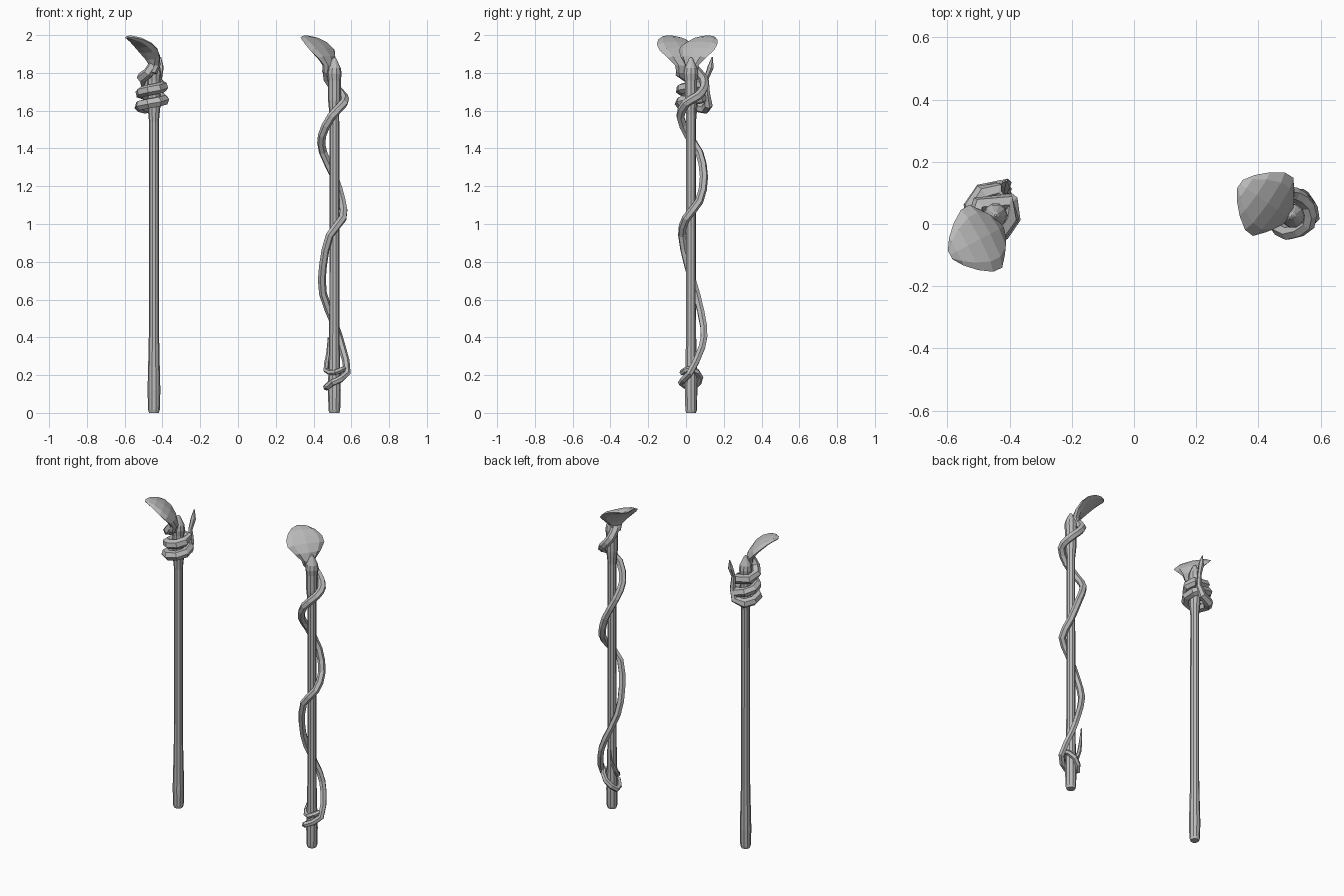
import bpy, bmesh, math
from mathutils import Vector

cube = bpy.data.objects.get("Cube")
if cube:
    bpy.data.objects.remove(cube)

grey = bpy.data.materials.new("plain_grey")
grey.use_nodes = True
grey.diffuse_color = (0.5, 0.5, 0.5, 1)
grey.node_tree.nodes["Principled BSDF"].inputs["Base Color"].default_value = (0.5, 0.5, 0.5, 1)


def loft(name, rings):
    """Skin a list of closed rings and cap both ends."""
    bm = bmesh.new()
    rows = [[bm.verts.new(p) for p in ring] for ring in rings]
    n = len(rows[0])
    for a, b in zip(rows, rows[1:]):
        for i in range(n):
            j = (i + 1) % n
            bm.faces.new((a[i], a[j], b[j], b[i]))
    bm.faces.new(rows[0][::-1])
    bm.faces.new(rows[-1])
    bmesh.ops.recalc_face_normals(bm, faces=bm.faces)
    mesh = bpy.data.meshes.new(name)
    bm.to_mesh(mesh)
    bm.free()
    mesh.materials.append(grey)
    obj = bpy.data.objects.new(name, mesh)
    bpy.context.collection.objects.link(obj)
    return obj


def ellipse(center, u, v, a, b, sides):
    angles = [math.tau * i / sides for i in range(sides)]
    return [center + u * (a * math.cos(t)) + v * (b * math.sin(t)) for t in angles]


def smooth_path(points, steps):
    """Catmull-Rom through (x, y, z, radius) points."""
    pts = [Vector(p) for p in points]
    pts = [pts[0]] + pts + [pts[-1]]
    out = []
    for a, b, c, d in zip(pts, pts[1:], pts[2:], pts[3:]):
        for k in range(steps):
            t = k / steps
            out.append(0.5 * (2 * b + (c - a) * t + (2 * a - 5 * b + 4 * c - d) * t * t
                              + (3 * b - a - 3 * c + d) * t ** 3))
    return out + [pts[-1]]


def tube(name, points, steps=2, sides=6):
    path = smooth_path(points, steps)
    pos = [p.to_3d() for p in path]
    rings, u = [], Vector((0.3, 1, 0.2))
    for i, p in enumerate(pos):
        t = (pos[min(i + 1, len(pos) - 1)] - pos[max(i - 1, 0)]).normalized()
        u = (u - t * u.dot(t)).normalized()
        r = max(path[i].w, 0.003)
        rings.append(ellipse(p, u, t.cross(u), r, r, sides))
    return loft(name, rings)


def staff(name, x, y, flare):
    """Turned shaft with a thicker grip, a flared collar and a pointed tip."""
    profile = [(0.026, 0), (0.031, 0.015), (0.034, 0.12), (0.03, 0.28), (0.027, 0.42),
               (0.026, flare - 0.08), (0.034, flare), (0.034, 1.76), (0.039, 1.795),
               (0.034, 1.825), (0.011, 1.875), (0.004, 1.882)]
    X, Y = Vector((1, 0, 0)), Vector((0, 1, 0))
    loft(name, [ellipse(Vector((x, y, z)), X, Y, r, r, 10) for r, z in profile])


def hood(name, mid, facing):
    """Spade-shaped flattened head, curling forward at the top."""
    f = Vector((*facing, 0)).normalized()
    side = Vector((-f.y, f.x, 0))
    # forward offset, height, half width, half thickness
    spine = [(-0.04, 1.80, 0.027, 0.025), (-0.052, 1.84, 0.042, 0.025),
             (-0.04, 1.88, 0.08, 0.024), (-0.012, 1.92, 0.114, 0.022),
             (0.02, 1.95, 0.112, 0.02), (0.06, 1.975, 0.085, 0.016),
             (0.095, 1.987, 0.05, 0.012), (0.117, 1.986, 0.016, 0.006)]
    pos = [Vector((*mid, 0)) + f * o + Vector((0, 0, z)) for o, z, _, _ in spine]
    rings = []
    for i, p in enumerate(pos):
        t = (pos[min(i + 1, len(pos) - 1)] - pos[max(i - 1, 0)]).normalized()
        rings.append(ellipse(p, side, t.cross(side), spine[i][2], spine[i][3], 8))
    loft(name, rings)


# Staff with the serpent coiled tightly around its top
staff("coiled_staff", -0.445, 0.028, 1.62)
tail = [(-0.41, 0.14, 1.885, 0.003), (-0.41, 0.13, 1.83, 0.017), (-0.415, 0.108, 1.77, 0.013),
        (-0.41, 0.11, 1.69, 0.018), (-0.43, 0.118, 1.63, 0.024)]
coil = []
for k in range(15):
    ang = math.radians(120 + 45 * k)
    r = 0.068 - 0.0006 * k
    coil.append((-0.455 + r * math.cos(ang), 0.038 + 1.1 * r * math.sin(ang),
                 1.612 + 0.0088 * k, 0.029))
neck = [(-0.50, 0.06, 1.755, 0.029), (-0.508, 0.01, 1.775, 0.029),
        (-0.475, -0.03, 1.80, 0.028), (-0.448, -0.028, 1.84, 0.027)]
tube("coiled_serpent_body", tail + coil + neck, steps=1)
hood("coiled_serpent_hood", (-0.487, -0.045), (-0.88, -0.46))

# Staff with the serpent winding up its whole length
staff("wound_staff", 0.51, 0.026, 1.66)
winding = [(0.478, 0.085, 0.40, 0.003), (0.476, 0.075, 0.31, 0.010), (0.466, 0.03, 0.225, 0.014),
           (0.515, -0.02, 0.215, 0.015), (0.565, 0.03, 0.235, 0.016), (0.52, 0.075, 0.19, 0.017),
           (0.468, 0.04, 0.135, 0.018), (0.50, -0.025, 0.16, 0.018), (0.578, 0.02, 0.21, 0.019),
           (0.55, 0.085, 0.35, 0.02), (0.515, 0.093, 0.46, 0.02), (0.45, 0.055, 0.63, 0.021),
           (0.45, 0.01, 0.78, 0.021), (0.485, -0.022, 0.94, 0.021), (0.555, 0.0, 1.03, 0.022),
           (0.55, 0.07, 1.12, 0.022), (0.51, 0.095, 1.25, 0.022), (0.45, 0.07, 1.38, 0.022),
           (0.445, 0.01, 1.47, 0.022), (0.495, -0.03, 1.57, 0.023), (0.56, 0.0, 1.64, 0.023),
           (0.558, 0.06, 1.675, 0.024), (0.515, 0.095, 1.72, 0.024), (0.475, 0.09, 1.77, 0.025),
           (0.472, 0.045, 1.82, 0.026)]
tube("wound_serpent_body", winding, steps=2)
hood("wound_serpent_hood", (0.437, 0.062), (-0.82, 0.57))
